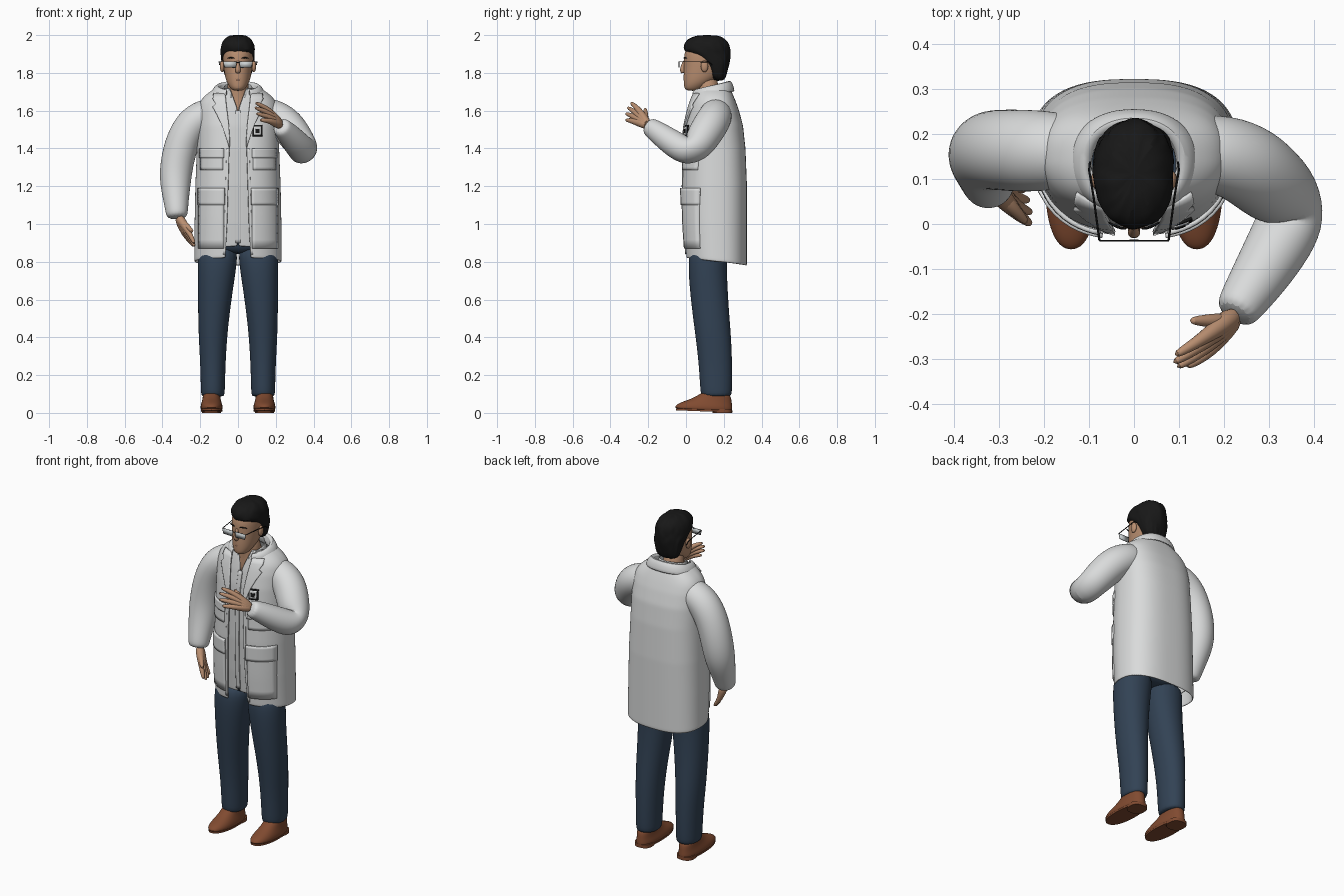
import bpy, bmesh, math, random
from mathutils import Vector

random.seed(4)
if "Cube" in bpy.data.objects:
    bpy.data.objects.remove(bpy.data.objects["Cube"])


def material(name, r, g, b):
    m = bpy.data.materials.new(name)
    m.use_nodes = True
    m.diffuse_color = (r, g, b, 1)
    node = m.node_tree.nodes["Principled BSDF"]
    node.inputs["Base Color"].default_value = (r, g, b, 1)
    node.inputs["Roughness"].default_value = 0.8
    return m


COAT = material("coat white", .70, .71, .71)
SHIRT = material("shirt white", .64, .65, .65)
JEANS = material("jeans blue", .032, .055, .09)
SHOE = material("shoe brown", .22, .07, .03)
SKIN = material("skin", .49, .275, .165)
LIPS = material("lips", .36, .18, .12)
HAIR = material("hair black", .009, .009, .009)
LENS = material("lens grey", .6, .64, .65)


def finish(name, bm, mat, subsurf=0, solid=0.0):
    bmesh.ops.recalc_face_normals(bm, faces=bm.faces)
    me = bpy.data.meshes.new(name)
    bm.to_mesh(me)
    bm.free()
    me.materials.append(mat)
    ob = bpy.data.objects.new(name, me)
    bpy.context.collection.objects.link(ob)
    if solid:
        mod = ob.modifiers.new("thickness", 'SOLIDIFY')
        mod.thickness, mod.offset = solid, 0
    if subsurf:
        mod = ob.modifiers.new("smooth", 'SUBSURF')
        mod.levels = mod.render_levels = subsurf
    for o in bpy.context.selected_objects:
        o.select_set(False)
    ob.select_set(True)
    bpy.context.view_layer.objects.active = ob
    bpy.ops.object.shade_smooth_by_angle(angle=math.radians(50))
    return ob


def loft(name, rings, mat, closed=True, subsurf=1, solid=0.0):
    """Skin a list of point rings; closed rings also get end caps."""
    bm = bmesh.new()
    rows = [[bm.verts.new(p) for p in r] for r in rings]
    n = len(rows[0])
    for a, b in zip(rows, rows[1:]):
        for i in range(n if closed else n - 1):
            j = (i + 1) % n
            bm.faces.new((a[i], a[j], b[j], b[i]))
    if closed:
        bm.faces.new(rows[0])
        bm.faces.new(rows[-1])
    return finish(name, bm, mat, subsurf, solid)


def ring(z, cx, y0, y1, rx, p=1.0, gap=0.0, tilt=0.0, n=24, front=None):
    """Level superellipse from front y0 to back y1, optionally open at the front."""
    start = (gap / rx) ** (1 / p) if gap else 0
    step = (2 * math.pi - 2 * start) / (n - 1 if gap else n)
    pts = []
    for i in range(n):
        t = start + i * step
        s, c = math.sin(t), math.cos(t)
        q = front if front and c > 0 else p
        pts.append((cx + rx * math.copysign(abs(s) ** p, s),
                    (y0 + y1) / 2 - (y1 - y0) / 2 * math.copysign(abs(c) ** q, c), z - tilt * c))
    return pts


def tube(name, pts, mat, n=12, subsurf=1):
    """Round tube through (x, y, z, radius) points."""
    P = [Vector(p[:3]) for p in pts]
    rings, prev, u = [], None, None
    for i, p in enumerate(P):
        t = (P[min(i + 1, len(P) - 1)] - P[max(i - 1, 0)]).normalized()
        u = t.orthogonal().normalized() if prev is None else prev.rotation_difference(t) @ u
        v, prev, r = t.cross(u), t, pts[i][3]
        rings.append([p + r * (u * math.cos(a) + v * math.sin(a))
                      for a in (k * 2 * math.pi / n for k in range(n))])
    return loft(name, rings, mat, subsurf=subsurf)


def blob(name, loc, size, mat):
    bm = bmesh.new()
    bmesh.ops.create_uvsphere(bm, u_segments=16, v_segments=10, radius=1)
    for v in bm.verts:
        v.co = Vector(a * s + l for a, s, l in zip(v.co, size, loc))
    return finish(name, bm, mat)


# Coat profile: height, front y, back y, half width, opening half width
BODY = [(.80, .002, .319, .228, .066), (1.0, -.012, .319, .226, .056), (1.2, -.018, .319, .222, .05),
        (1.4, -.014, .311, .214, .044), (1.52, -.002, .298, .212, .05), (1.6, .015, .277, .208, .06),
        (1.65, .03, .259, .197, .066), (1.69, .045, .242, .16, .07), (1.72, .055, .228, .108, .07)]
BOXY, ROUND = .75, 1.05


def body(z):
    z = min(max(z, BODY[0][0]), BODY[-1][0])
    for a, b in zip(BODY, BODY[1:]):
        if z <= b[0]:
            f = (z - a[0]) / (b[0] - a[0])
            return [p + f * (q - p) for p, q in zip(a, b)][1:]


def patch(name, rows, mat, lift=.008, solid=.008, cols=8):
    """Cloth panel draped on the chest; rows are (z, x start, x end)."""
    rings = []
    for z, xa, xb in rows:
        y0, y1, rx, _ = body(z)
        row = []
        for k in range(cols + 1):
            x = xa + (xb - xa) * k / cols
            s = min(abs(x) / rx, .97) ** (1 / BOXY)
            c = math.sqrt(1 - s * s) ** ROUND
            row.append((x, (y0 + y1) / 2 - (y1 - y0) / 2 * c - lift, z))
        rings.append(row)
    return loft(name, rings, mat, closed=False, subsurf=0, solid=solid)


# Coat body and shirt underneath
levels = [.80 + .92 * i / 46 for i in range(47)]
rings = []
for z in levels:
    y0, y1, rx, gap = body(z)
    rings.append(ring(z, 0, y0, y1, rx, BOXY, gap, -.02 * max(0, 1 - (z - .8) / .2), 56, ROUND))
loft("coat_body", rings, COAT, closed=False, solid=.008)
rings = []
for z in levels[4:]:
    y0, y1, rx, _ = body(z)
    rings.append(ring(z, 0, y0 + .014, y1 - .014, rx - .012, BOXY,
                      .001 + max(0, z - 1.61) * .38, 0, 56, ROUND))
loft("shirt", rings, SHIRT, closed=False, solid=.004)
patch("shirt_placket", [(z, -.013, .013) for z in levels[5:41]], SHIRT, -.009, .005)
loft("shirt_collar", [ring(z, 0, a, b, r, 1, g, .02) for z, a, b, r, g in
     ((1.68, .04, .215, .085, .03), (1.73, .05, .2, .074, .04))], SHIRT, closed=False, solid=.006)

# Coat collar
loft("coat_collar", [ring(z, 0, a, b, r, .9, .062, t, 32) for z, a, b, r, t in
     ((1.685, .025, .255, .142, .015), (1.715, .025, .247, .13, .02), (1.732, .035, .235, .113, .025),
      (1.73, .04, .222, .1, .025), (1.68, .05, .215, .095, .02))], COAT, closed=False, solid=.008)


# Lapels, pockets and flaps on both sides
def rect(z0, z1, xa, xb, s, n=6):
    return [(z0 + (z1 - z0) * i / n, s * xa, s * xb) for i in range(n + 1)]


for side, s in (("left", 1), ("right", -1)):
    lapel = [(1.41, .042, .048), (1.46, .044, .064), (1.52, .048, .084), (1.58, .055, .112),
             (1.62, .06, .134), (1.635, .062, .118), (1.66, .064, .132), (1.69, .068, .128)]
    patch(side + "_lapel", [(z, s * a, s * b) for z, a, b in lapel], COAT, .009, .01)
    patch(side + "_upper_pocket", rect(1.285, 1.385, .08, .196, s), COAT, .005, .012)
    patch(side + "_upper_flap", rect(1.35, 1.4, .075, .203, s), COAT, .011, .01)
    patch(side + "_lower_pocket", rect(.87, 1.15, .075, .205, s), COAT, .006, .014)
    patch(side + "_lower_flap", rect(1.1, 1.19, .07, .209, s), COAT, .013, .01)
    patch(side + "_front_edge", [(z, s * (body(z)[3] + .002), s * (body(z)[3] + .016))
                                 for z in levels[2:31]], COAT, .004, .005)

# Name badge
patch("badge_border", rect(1.463, 1.525, .077, .129, 1), HAIR, .008, .006)
patch("badge_card", rect(1.472, 1.517, .084, .122, 1), COAT, .012, .004)
patch("badge_mark", rect(1.481, 1.503, .092, .114, 1), HAIR, .015, .003)

# Sleeves
tube("right_sleeve", [(-.1, .16, 1.6, .075), (-.18, .163, 1.575, .09), (-.245, .163, 1.53, .094),
     (-.295, .165, 1.44, .092), (-.323, .165, 1.33, .09), (-.333, .152, 1.23, .086),
     (-.328, .115, 1.13, .069), (-.324, .09, 1.06, .06), (-.322, .083, 1.03, .052)], COAT, 16, 2)
tube("left_sleeve", [(.1, .16, 1.6, .075), (.18, .16, 1.578, .09), (.25, .137, 1.535, .095),
     (.303, .093, 1.465, .092), (.345, .053, 1.4, .081), (.35, .005, 1.382, .078),
     (.315, -.06, 1.42, .073), (.268, -.135, 1.475, .062), (.237, -.18, 1.507, .053),
     (.222, -.205, 1.522, .045)], COAT, 16, 2)


# Hands: overlapping fingers form the palm
def hand(side, wrist, knuckles, tips, thumb):
    w = Vector(wrist)
    ka, kb = (Vector(k) for k in knuckles)
    for i, tip in enumerate(tips):
        k, tip = ka.lerp(kb, i / 3), Vector(tip)
        a = w.lerp(k, .5)
        m = k.lerp(tip, .5) + (k - w) * .08
        tube(f"{side}_finger_{i + 1}", [(*w, .028), (*a, .025), (*k, .0165), (*m, .0125), (*tip, .0085)],
             SKIN, 8)
    base, tip = w.lerp(ka, .3), Vector(thumb)
    tube(side + "_thumb", [(*base, .022), (*base.lerp(tip, .5), .016), (*tip, .009)], SKIN, 8)


hand("left", (.228, -.2, 1.523), ((.158, -.252, 1.607), (.172, -.28, 1.545)),
     [(.09, -.293, 1.642), (.086, -.31, 1.617), (.094, -.32, 1.585), (.115, -.318, 1.55)],
     (.122, -.215, 1.615))
hand("right", (-.315, .083, 1.04), ((-.262, .025, .96), (-.285, .085, .95)),
     [(-.23, .0, .895), (-.228, .025, .878), (-.233, .052, .878), (-.24, .075, .89)],
     (-.236, .0, .955))

# Jeans and shoes
loft("jeans_hips", [ring(z, 0, a, b, r, .85) for z, a, b, r in
     ((.84, .06, .2, .1), (.88, .03, .235, .19), (.95, .035, .25, .2), (1.0, .04, .25, .2))], JEANS)
for side, s in (("left", 1), ("right", -1)):
    leg = [(.085, .133, .085, .238, .06), (.1, .133, .075, .245, .064), (.25, .133, .068, .246, .067),
           (.4, .133, .05, .24, .076), (.52, .128, .034, .23, .084), (.66, .119, .018, .221, .094),
           (.8, .109, .009, .216, .106), (.89, .106, .025, .23, .104)]
    loft(side + "_jeans_leg", [ring(z, s * x, a, b, r, .95, n=20) for z, x, a, b, r in leg], JEANS, subsurf=2)
    upper = [(.012, -.045, .24, .054), (.022, -.062, .247, .059), (.036, -.055, .247, .059),
             (.05, -.03, .245, .055), (.066, .02, .243, .05), (.085, .06, .24, .047), (.11, .095, .23, .045)]
    loft(side + "_shoe", [ring(z, s * .14, a, b, r, .88, 0, -.006, 20) for z, a, b, r in upper], SHOE, subsurf=2)
    loft(side + "_sole", [ring(z, s * .14, -.054, .245, .057, .88, 0, -.006) for z in (.008, .018)],
         SHOE, subsurf=0)
    loft(side + "_heel", [ring(z, s * .14, .14, .244, .051, .8) for z in (0, .02)], SHOE, subsurf=0)

# Neck and head
tube("neck", [(0, .15, 1.56, .09), (0, .142, 1.62, .086), (0, .128, 1.67, .066),
     (0, .115, 1.72, .056), (0, .11, 1.79, .055)], SKIN, 16)
face = [(1.705, .008, .06, .024), (1.717, -.01, .09, .04), (1.745, -.012, .13, .058),
        (1.78, -.014, .18, .069), (1.83, -.011, .21, .077), (1.87, -.012, .215, .08),
        (1.91, -.009, .215, .08), (1.95, .01, .2, .07), (1.98, .05, .16, .04)]
loft("head", [ring(z, 0, a, b, r, .95) for z, a, b, r in face], SKIN, subsurf=2)
tube("nose", [(0, -.004, 1.87, .009), (0, -.014, 1.84, .012), (0, -.022, 1.815, .015),
     (0, -.01, 1.8, .016)], SKIN, 10)
tube("upper_lip", [(-.026, -.004, 1.768, .003), (0, -.011, 1.771, .005), (.026, -.004, 1.768, .003)], LIPS, 8)
tube("lower_lip", [(-.022, -.005, 1.764, .003), (0, -.011, 1.761, .005), (.022, -.005, 1.764, .003)], LIPS, 8)

# Hair with a ragged surface
hair = [(1.758, .14, .196, .052), (1.78, .125, .211, .068), (1.82, .108, .223, .08), (1.86, .078, .23, .087),
        (1.885, .045, .233, .09), (1.905, .004, .233, .091), (1.925, -.012, .233, .091),
        (1.95, -.013, .229, .088), (1.972, .002, .216, .077), (1.99, .03, .197, .058), (2.0, .06, .165, .03)]
rings = [ring(z, 0, a, b, r, .96, n=40) for z, a, b, r in hair]
rings = [[Vector(p) + Vector([random.uniform(-.005, .005) for _ in p]) for p in r] for r in rings]
loft("hair", rings, HAIR)

# Ears, brows and glasses
for side, s in (("left", 1), ("right", -1)):
    blob(side + "_ear", (s * .084, .098, 1.835), (.012, .02, .031), SKIN)
    tube(side + "_eyebrow", [(s * .015, -.011, 1.876, .004), (s * .038, -.008, 1.883, .004),
         (s * .06, .006, 1.876, .003)], HAIR, 6)
    corners = [(.012, 1.828), (.071, 1.83), (.077, 1.86), (.008, 1.86)]
    bm = bmesh.new()
    bm.faces.new([bm.verts.new((s * x, -.037, z)) for x, z in corners])
    finish(side + "_lens", bm, LENS, solid=.003)
    for i, (a, b) in enumerate(zip(corners, corners[1:] + corners[:1])):
        tube(f"{side}_glasses_rim_{i + 1}", [(s * x, -.037, z, .0015) for x, z in (a, b)], HAIR, 6, 0)
    tube(side + "_glasses_temple", [(s * .077, -.037, 1.859, .0025), (s * .09, .06, 1.859, .0025),
         (s * .1, .12, 1.858, .0025), (s * .098, .138, 1.842, .0025)], HAIR, 6, 0)
tube("glasses_bridge", [(-.01, -.037, 1.856, .0025), (.01, -.037, 1.856, .0025)], HAIR, 6, 0)
